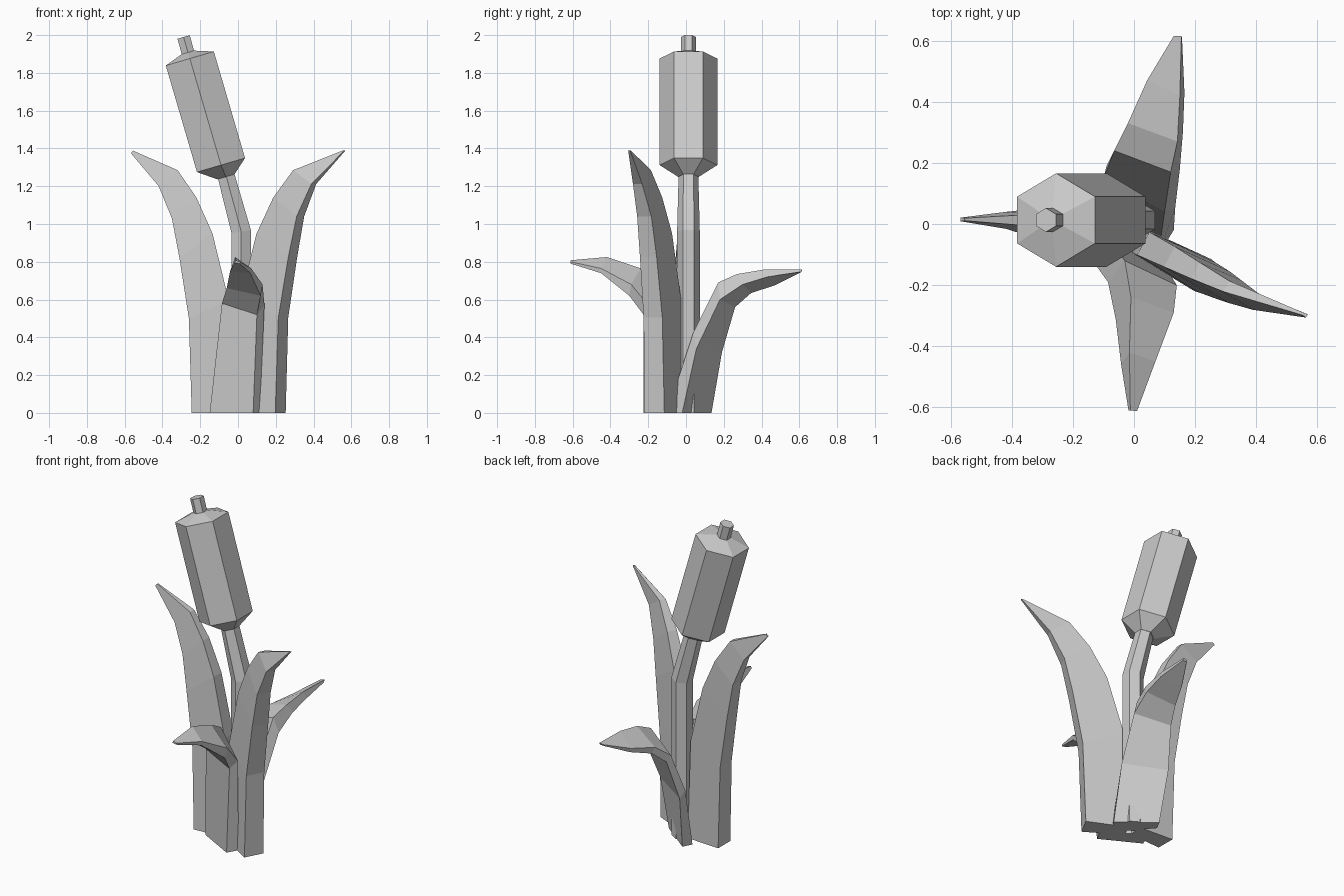
import bpy, bmesh, math
from mathutils import Vector, Matrix


def loft(name, rings):
    """Skin a list of equal-sized closed rings and cap both ends."""
    bm = bmesh.new()
    rows = [[bm.verts.new(p) for p in ring] for ring in rings]
    n = len(rows[0])
    for a, b in zip(rows, rows[1:]):
        for i in range(n):
            j = (i + 1) % n
            bm.faces.new((a[i], a[j], b[j], b[i]))
    bm.faces.new(rows[0])
    bm.faces.new(rows[-1])
    bmesh.ops.recalc_face_normals(bm, faces=bm.faces)
    me = bpy.data.meshes.new(name)
    bm.to_mesh(me)
    bm.free()
    ob = bpy.data.objects.new(name, me)
    bpy.context.collection.objects.link(ob)
    return ob


def hexagon(x, z, r, tilt):
    """Six-sided ring with corners on +-y, leaning towards -x by tilt."""
    across = Vector((math.cos(tilt), 0, math.sin(tilt)))
    out = []
    for i in range(6):
        a = math.radians(30 + 60 * i)
        out.append(Vector((x, 0.013, z)) + across * r * math.cos(a)
                   + Vector((0, r * math.sin(a), 0)))
    return out


# stem, seed head and tip
LEAN = math.radians(16.3)
loft("stem", [hexagon(0.017, 0, 0.06, 0), hexagon(0.017, 0.96, 0.06, LEAN / 2),
              hexagon(-0.067, 1.27, 0.052, LEAN)])
loft("seed_head", [hexagon(-0.064, 1.25, 0.055, LEAN), hexagon(-0.09, 1.312, 0.153, LEAN),
                   hexagon(-0.255, 1.876, 0.153, LEAN), hexagon(-0.266, 1.908, 0.04, LEAN)])
loft("head_tip", [hexagon(-0.263, 1.9, 0.039, LEAN), hexagon(-0.288, 1.99, 0.039, LEAN)])

# tall side leaves: outer radius, outer z, inner radius, inner z, outer width, inner width
TALL = [(0.245, 0, 0.03, 0, 0.118, 0.09), (0.26, 0.5, 0.05, 0.6, 0.112, 0.085),
        (0.31, 0.82, 0.135, 0.95, 0.10, 0.075), (0.35, 1.03, 0.22, 1.14, 0.085, 0.06),
        (0.42, 1.2, 0.32, 1.285, 0.055, 0.04), (0.567, 1.375, 0.555, 1.388, 0.012, 0.008)]


def tall_leaf(name, angle, stretch, lift, shifts):
    """Curved four-sided blade; shifts move each section sideways."""
    turn = Matrix.Rotation(math.radians(angle), 3, 'Z')
    rings = []
    for (ro, zo, ri, zi, wo, wi), t in zip(TALL, shifts):
        zo, ro, ri = zo * lift, ro * stretch, ri * stretch
        rings.append([turn @ Vector(p) for p in (
            (ro, t - wo / 2, zo), (ro, t + wo / 2, zo),
            (ri, t + wi / 2, zi), (ri, t - wi / 2, zi))])
    loft(name, rings)


tall_leaf("left_leaf", 180, 1.0, 1.0, (0.02, 0.015, 0.005, -0.005, -0.012, -0.015))
tall_leaf("right_leaf", -28, 1.13, 1.01, (-0.042, -0.042, -0.04, -0.04, -0.038, 0))

# short drooping leaves: wedge sections sweeping outwards
loft("front_leaf", [
    [(0.08, -0.225, 0), (0.115, -0.16, 0), (-0.11, 0, 0), (-0.15, -0.1, 0)],
    [(0.10, -0.225, 0.52), (0.14, -0.2, 0.57), (-0.03, -0.12, 0.70), (-0.085, -0.19, 0.58)],
    [(0.12, -0.3, 0.62), (0.13, -0.29, 0.68), (-0.01, -0.24, 0.765), (-0.06, -0.31, 0.66)],
    [(0.065, -0.45, 0.74), (0.07, -0.45, 0.765), (-0.015, -0.42, 0.825), (-0.042, -0.46, 0.75)],
    [(0.01, -0.61, 0.79), (0.01, -0.612, 0.8), (-0.012, -0.61, 0.808), (-0.018, -0.61, 0.795)]])
loft("back_leaf", [
    [(-0.07, 0.135, 0), (-0.10, 0.08, 0), (0.08, -0.1, 0), (0.13, -0.02, 0)],
    [(-0.09, 0.19, 0.32), (-0.10, 0.15, 0.36), (0.10, 0.04, 0.43), (0.135, 0.055, 0.34)],
    [(-0.05, 0.26, 0.56), (-0.065, 0.24, 0.6), (0.12, 0.17, 0.69), (0.15, 0.18, 0.6)],
    [(-0.01, 0.345, 0.635), (-0.02, 0.33, 0.67), (0.142, 0.27, 0.735), (0.16, 0.3, 0.68)],
    [(0.05, 0.47, 0.675), (0.043, 0.47, 0.7), (0.15, 0.42, 0.76), (0.165, 0.43, 0.72)],
    [(0.13, 0.61, 0.745), (0.13, 0.615, 0.755), (0.155, 0.615, 0.76), (0.157, 0.61, 0.747)]])
